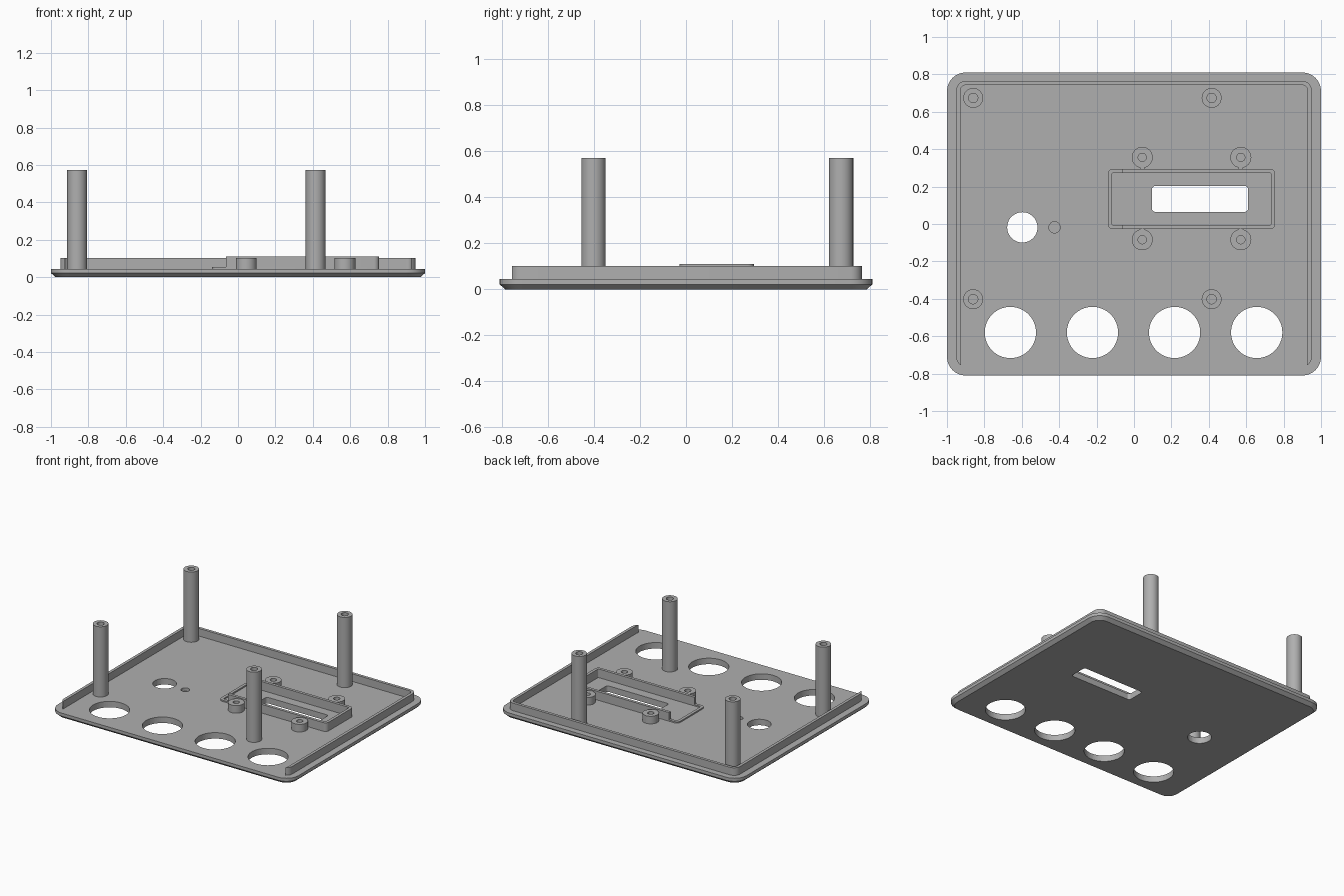
import bpy, bmesh, math

if "Cube" in bpy.data.objects:
    bpy.data.objects.remove(bpy.data.objects["Cube"])

grey = bpy.data.materials.new("light_grey")
grey.diffuse_color = (0.43, 0.43, 0.43, 1)
grey.use_nodes = True
grey.node_tree.nodes["Principled BSDF"].inputs["Base Color"].default_value = grey.diffuse_color
TOP = 0.045   # upper surface of the panel
SINK = 0.005  # overlap of raised parts into the panel


def circle(x, y, r, n=48):
    return [(x + r * math.cos(2 * math.pi * i / n), y + r * math.sin(2 * math.pi * i / n)) for i in range(n)]


def arc(x, y, r, start, end, n=8):
    return [(x + r * math.cos(math.radians(start + (end - start) * i / n)),
             y + r * math.sin(math.radians(start + (end - start) * i / n))) for i in range(n + 1)]


def rounded(x0, x1, y0, y1, r):
    return (arc(x0 + r, y0 + r, r, 180, 270) + arc(x1 - r, y0 + r, r, 270, 360)
            + arc(x1 - r, y1 - r, r, 0, 90) + arc(x0 + r, y1 - r, r, 90, 180))


def loft(bm, sections, caps=True, closed=False):
    """Skin equal-length outlines given as (outline, z)."""
    loops = [[bm.verts.new((x, y, z)) for x, y in pts] for pts, z in sections]
    pairs = list(zip(loops, loops[1:])) + ([(loops[-1], loops[0])] if closed else [])
    for a, b in pairs:
        for i in range(len(a)):
            j = (i + 1) % len(a)
            bm.faces.new((a[i], a[j], b[j], b[i]))
    if caps and not closed:
        bm.faces.new(loops[0][::-1])
        bm.faces.new(loops[-1])


def prism(bm, pts, z0, z1):
    loft(bm, [(pts, z0), (pts, z1)])


def ring(bm, outer, inner, z0, z1):
    loft(bm, [(outer, z0), (outer, z1), (inner, z1), (inner, z0)], closed=True)


def finish(name, bm, smooth=True):
    bmesh.ops.recalc_face_normals(bm, faces=bm.faces)
    mesh = bpy.data.meshes.new(name)
    bm.to_mesh(mesh)
    bm.free()
    mesh.materials.append(grey)
    ob = bpy.data.objects.new(name, mesh)
    bpy.context.collection.objects.link(ob)
    if smooth:
        bpy.ops.object.select_all(action='DESELECT')
        ob.select_set(True)
        bpy.context.view_layer.objects.active = ob
        bpy.ops.object.shade_smooth_by_angle(angle=math.radians(30))
    return ob


# Panel with chamfered lower edge
bm = bmesh.new()
low = rounded(-0.975, 0.975, -0.785, 0.785, 0.075)
full = rounded(-1, 1, -0.81, 0.81, 0.1)
loft(bm, [(low, 0), (full, 0.022), (full, TOP)])
panel = finish("panel", bm)

# Cutters: four large holes, one small hole, one blind hole, display window
bm = bmesh.new()
for x in (-0.661, -0.222, 0.217, 0.656):
    prism(bm, circle(x, -0.58, 0.137, 64), -0.1, 0.2)
prism(bm, circle(-0.597, -0.018, 0.081), -0.1, 0.2)
prism(bm, circle(-0.425, -0.018, 0.03, 32), 0.02, 0.2)
prism(bm, rounded(0.096, 0.61, 0.065, 0.203, 0.018), -0.1, 0.2)
cutter = finish("panel_cutter", bm, False)
cutter.hide_render = True
cutter.hide_viewport = True
cutter.display_type = 'WIRE'
cut = panel.modifiers.new("holes", 'BOOLEAN')
cut.operation = 'DIFFERENCE'
cut.solver = 'EXACT'
cut.object = cutter

# Locating rim, open along the front
bm = bmesh.new()
outer = (arc(-0.9, -0.712, 0.05, 240, 180, 4) + arc(-0.9, 0.715, 0.05, 180, 90)
         + arc(0.9, 0.715, 0.05, 90, 0) + arc(0.9, -0.712, 0.05, 0, -60, 4))
inner = arc(0.9, 0.715, 0.028, 0, 90) + arc(-0.9, 0.715, 0.028, 90, 180)
prism(bm, outer + [(0.928, -0.74)] + inner + [(-0.928, -0.74)], TOP - SINK, 0.102)
finish("rim", bm)

# Tall hollow standoffs
bm = bmesh.new()
for x in (-0.86, 0.415):
    for y in (-0.402, 0.674):
        ring(bm, circle(x, y, 0.053), circle(x, y, 0.025), TOP - SINK, 0.572)
finish("standoffs", bm)

# Display frame: low ring all round, taller wall open on the left
bm = bmesh.new()
ring(bm, rounded(-0.14, 0.755, -0.028, 0.295, 0.028),
     rounded(-0.118, 0.733, -0.006, 0.273, 0.008), TOP - SINK, 0.055)
wall = ([(-0.065, -0.028)] + arc(0.727, 0, 0.028, 270, 360) + arc(0.727, 0.267, 0.028, 0, 90)
        + [(-0.065, 0.295), (-0.065, 0.273)] + arc(0.725, 0.265, 0.008, 90, 0)
        + arc(0.725, 0.002, 0.008, 0, -90) + [(-0.065, -0.006)])
prism(bm, wall, TOP - SINK, 0.11)
finish("display_frame", bm)

# Short screw bosses, each tied to the frame by a narrow web
bm = bmesh.new()
for x in (0.044, 0.571):
    for y, edge in ((0.356, 0.29), (-0.084, -0.023)):
        ring(bm, circle(x, y, 0.056), circle(x, y, 0.022), TOP - SINK, 0.102)
        y0, y1 = sorted((edge, y + math.copysign(0.05, edge - y)))
        prism(bm, [(x - 0.012, y0), (x + 0.012, y0), (x + 0.012, y1), (x - 0.012, y1)], TOP - SINK, 0.1015)
finish("display_bosses", bm)
